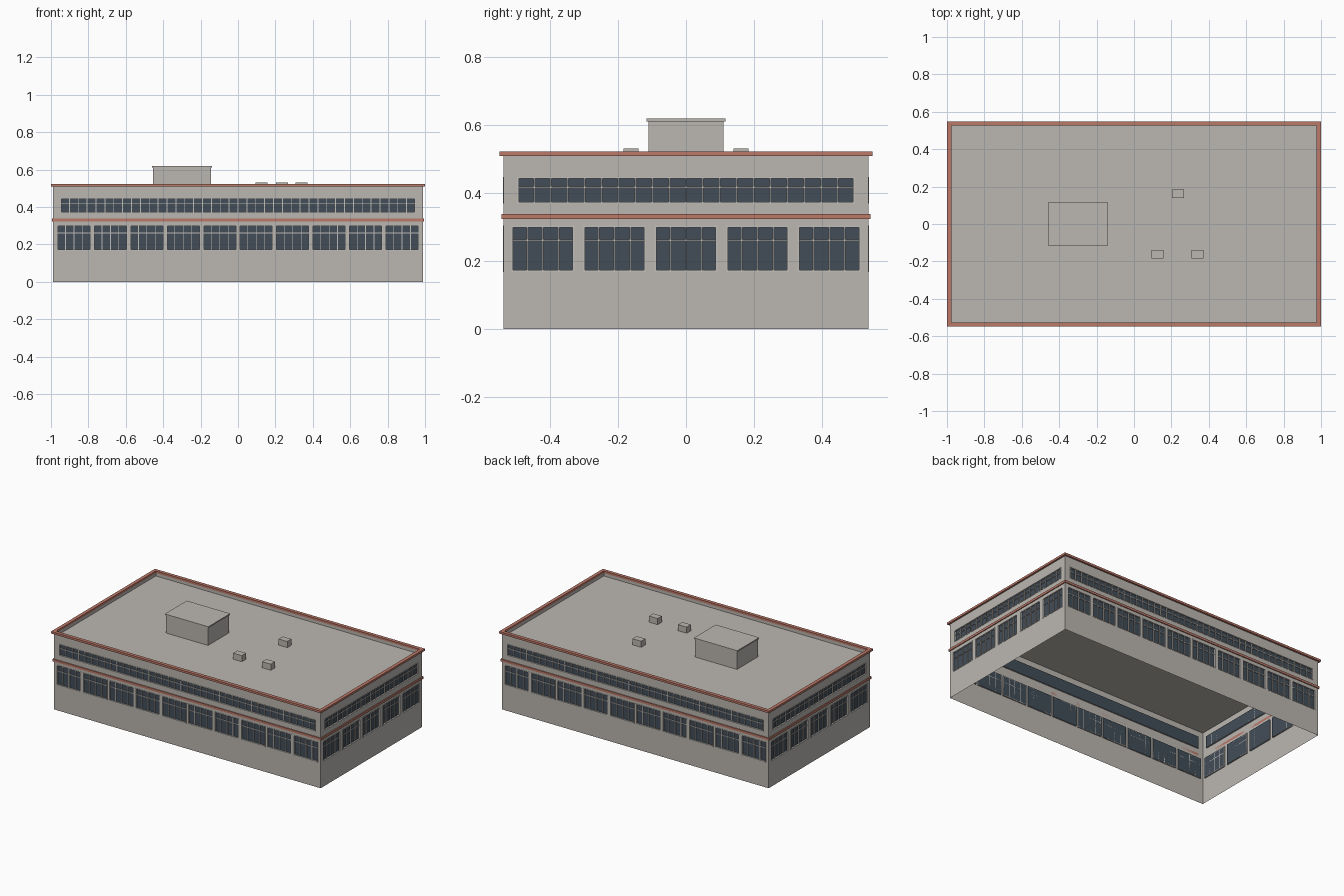
import bpy, bmesh, math
from mathutils import Matrix, Vector

if "Cube" in bpy.data.objects:
    bpy.data.objects.remove(bpy.data.objects["Cube"])

HX, HY = 0.988, 0.537          # wall half sizes
TOP, ROOF = 0.51, 0.49         # wall top, roof deck
GLASS_D = 0.008                # glass recess


def material(name, rgb):
    m = bpy.data.materials.new(name)
    m.diffuse_color = (*rgb, 1)
    m.use_nodes = True
    m.node_tree.nodes["Principled BSDF"].inputs["Base Color"].default_value = m.diffuse_color
    return m


WALL = material("warm_grey_wall", (0.50, 0.475, 0.44))
TRIM = material("terracotta_trim", (0.50, 0.19, 0.14))
GLASS = material("dark_glass", (0.055, 0.075, 0.097))
FRAME = material("light_frame", (0.54, 0.52, 0.485))


def finish(name, bm, mat):
    bmesh.ops.remove_doubles(bm, verts=bm.verts, dist=1e-5)
    me = bpy.data.meshes.new(name)
    bm.to_mesh(me)
    bm.free()
    me.materials.append(mat)
    ob = bpy.data.objects.new(name, me)
    bpy.context.collection.objects.link(ob)
    return ob


def add_box(bm, lo, hi, rot=Matrix()):
    lo, hi = Vector(lo), Vector(hi)
    m = rot @ Matrix.Translation((lo + hi) / 2) @ Matrix.Diagonal((*(hi - lo), 1))
    bmesh.ops.create_cube(bm, size=1, matrix=m)


def box(name, lo, hi, mat):
    bm = bmesh.new()
    add_box(bm, lo, hi)
    return finish(name, bm, mat)


def quad(bm, pts):
    bm.faces.new([bm.verts.new(p) for p in pts])


def ring(name, ox, oy, ix, iy, z0, z1, mat):
    """Rectangular ring with a square section."""
    bm = bmesh.new()
    section = [(ox, oy, z0), (ox, oy, z1), (ix, iy, z1), (ix, iy, z0)]
    corners = [(-1, -1), (1, -1), (1, 1), (-1, 1)]
    loops = [[bm.verts.new((sx * x, sy * y, z)) for x, y, z in section] for sx, sy in corners]
    for i in range(4):
        a, b = loops[i], loops[(i + 1) % 4]
        for j in range(4):
            k = (j + 1) % 4
            bm.faces.new((a[j], b[j], b[k], a[k]))
    bmesh.ops.recalc_face_normals(bm, faces=bm.faces)
    return finish(name, bm, mat)


def facade(name, k, half_w, dist, count, pitch, win_w, strip):
    """One side: wall sheet with openings, recessed glass, frames and bars."""
    rot = Matrix.Rotation(k * math.pi / 2, 4, 'Z')
    # (u0, u1, z0, z1, panes, transom height)
    wins = [((i - (count - 1) / 2) * pitch - win_w / 2,
             (i - (count - 1) / 2) * pitch + win_w / 2, 0.168, 0.304, 4, 0.261)
            for i in range(count)]
    wins.append((-strip, strip, 0.369, 0.448, 4 * count, 0.417))

    def sheet(bm, u0, u1, z0, z1, d=0.0):
        quad(bm, [rot @ Vector((u, -dist + d, z))
                  for u, z in ((u0, z0), (u1, z0), (u1, z1), (u0, z1))])

    # wall grid with window cells left open
    us = sorted({-half_w, half_w} | {w[0] for w in wins} | {w[1] for w in wins})
    zs = [0, 0.168, 0.304, 0.369, 0.448, TOP]
    bm = bmesh.new()
    for u0, u1 in zip(us, us[1:]):
        for z0, z1 in zip(zs, zs[1:]):
            u, z = (u0 + u1) / 2, (z0 + z1) / 2
            if not any(w[0] < u < w[1] and w[2] < z < w[3] for w in wins):
                sheet(bm, u0, u1, z0, z1)
    finish(name + "_wall", bm, WALL)

    # glass
    bm = bmesh.new()
    for w in wins:
        sheet(bm, *w[:4], GLASS_D)
    finish(name + "_glass", bm, GLASS)

    # frames, mullions and transoms
    bm = bmesh.new()
    f, t = 0.005, 0.0022
    for u0, u1, z0, z1, panes, zt in wins:
        def bar(a, b, c, d, out):
            add_box(bm, (a, -dist - out, c), (b, -dist + GLASS_D, d), rot)
        bar(u0, u0 + f, z0, z1, 0.002)
        bar(u1 - f, u1, z0, z1, 0.002)
        bar(u0 + f, u1 - f, z0, z0 + f, 0.002)
        bar(u0 + f, u1 - f, z1 - f, z1, 0.002)
        bar(u0 + f, u1 - f, zt - t, zt + t, -0.003)
        for i in range(1, panes):
            u = u0 + (u1 - u0) * i / panes
            bar(u - t, u + t, z0 + f, z1 - f, -0.002)
    finish(name + "_window_frames", bm, FRAME)


# four sides
for nm, k in (("front", 0), ("back", 2)):
    facade(nm, k, HX, HY, 10, 0.195, 0.181, 0.949)
for nm, k in (("right", 1), ("left", 3)):
    facade(nm, k, HY, HX, 5, 0.2105, 0.185, 0.497)

# trim bands
ring("floor_band", 0.994, 0.543, HX, HY, 0.323, 0.338, TRIM)
ring("roof_cornice", 1.0, 0.549, 0.977, 0.526, 0.509, 0.523, TRIM)

# roof deck with inner parapet faces
bm = bmesh.new()
quad(bm, [(-HX, -HY, ROOF), (HX, -HY, ROOF), (HX, HY, ROOF), (-HX, HY, ROOF)])
px, py = 0.977, 0.526
cs = [(-px, -py), (px, -py), (px, py), (-px, py)]
for (ax, ay), (bx, by) in zip(cs, cs[1:] + cs[:1]):
    quad(bm, [(bx, by, ROOF), (ax, ay, ROOF), (ax, ay, TOP), (bx, by, TOP)])
finish("roof_deck", bm, WALL)

# rooftop penthouse and vents
box("penthouse", (-0.455, -0.11, ROOF), (-0.145, 0.11, 0.611), WALL)
box("penthouse_cap", (-0.461, -0.116, 0.611), (-0.139, 0.116, 0.619), WALL)
for i, (x, y) in enumerate(((0.125, -0.162), (0.235, 0.162), (0.34, -0.162))):
    box(f"roof_vent_{i + 1}", (x - 0.032, y - 0.022, ROOF), (x + 0.032, y + 0.022, 0.531), WALL)
